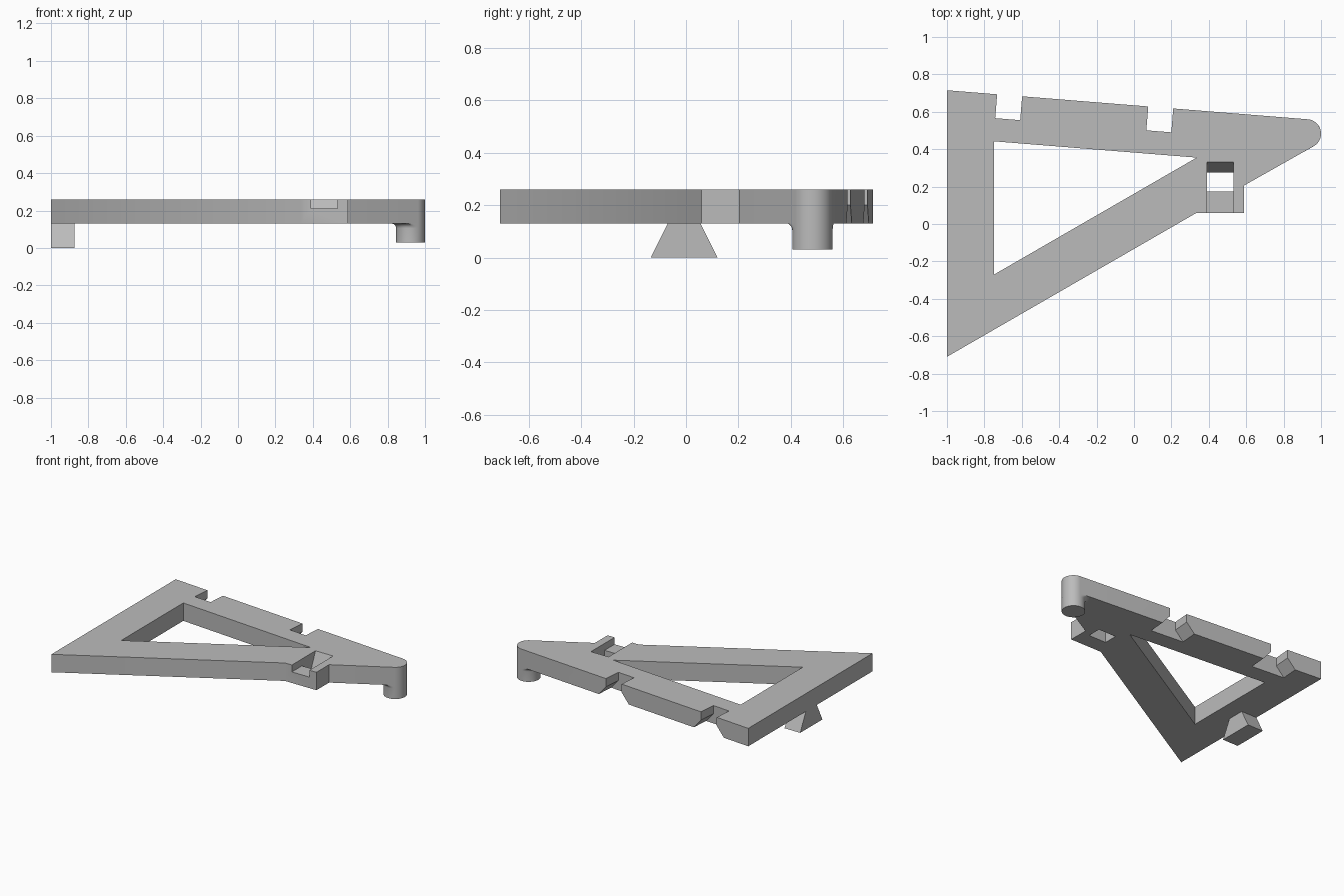
import bpy, bmesh, math
from mathutils import Vector

cube = bpy.data.objects.get("Cube")
if cube:
    bpy.data.objects.remove(cube, do_unlink=True)

GREY = (0.5, 0.5, 0.5, 1)
grey = bpy.data.materials.new("plain grey")
grey.use_nodes = True
grey.diffuse_color = GREY
grey.node_tree.nodes["Principled BSDF"].inputs["Base Color"].default_value = GREY

BOTTOM, TOP = 0.13, 0.26
TIP, RADIUS = Vector((0.923, 0.483, 0)), 0.077
EDGE = Vector((1.93, -0.155, 0)).normalized()      # direction of the long back edge
EDGE_NORMAL = Vector((-EDGE.y, EDGE.x, 0))
LOW_NORMAL = Vector((0.5, -0.866, 0))              # normal of the slanted front edge


def finish(name, bm):
    bmesh.ops.recalc_face_normals(bm, faces=bm.faces)
    mesh = bpy.data.meshes.new(name)
    bm.to_mesh(mesh)
    bm.free()
    mesh.materials.append(grey)
    ob = bpy.data.objects.new(name, mesh)
    bpy.context.collection.objects.link(ob)
    return ob


def prism(name, points, vector):
    """Extrude a flat 3D outline along a vector."""
    bm = bmesh.new()
    face = bm.faces.new([bm.verts.new(p) for p in points])
    moved = bmesh.ops.extrude_face_region(bm, geom=[face], use_keep_orig=True)["geom"]
    bmesh.ops.translate(bm, vec=vector, verts=[v for v in moved if isinstance(v, bmesh.types.BMVert)])
    return finish(name, bm)


def select_only(ob):
    bpy.ops.object.select_all(action="DESELECT")
    ob.select_set(True)
    bpy.context.view_layer.objects.active = ob


def cut(target, cutter):
    mod = target.modifiers.new("cut", "BOOLEAN")
    mod.operation, mod.solver, mod.object = "DIFFERENCE", "EXACT", cutter
    select_only(target)
    bpy.ops.object.modifier_apply(modifier=mod.name)
    bpy.data.objects.remove(cutter, do_unlink=True)


# Triangular plate with a rounded tip and a square lug on the front edge
outline = [(-1, -0.71), (0.335, 0.06), (0.587, 0.06), (0.587, 0.205)]
for i in range(25):
    a = math.radians(-60 + 145.4 * i / 24)
    outline.append((TIP.x + RADIUS * math.cos(a), TIP.y + RADIUS * math.sin(a)))
outline.append((-1, 0.715))
plate = prism("plate", [(x, y, BOTTOM) for x, y in outline], (0, 0, TOP - BOTTOM))

# Triangular opening
opening = [(-0.748, -0.27), (0.335, 0.355), (-0.748, 0.442)]
cut(plate, prism("opening_cutter", [(x, y, 0) for x, y in opening], (0, 0, 0.5)))

# Two notches in the back edge, flaring towards the underside
flare = [(0.067, 0.4), (0.067, 0.2), (0.128, BOTTOM), (0.128, 0.1)]
flare += [(-w, z) for w, z in reversed(flare)]
for center in (Vector((-0.665, 0.688, 0)), Vector((0.143, 0.623, 0))):
    points = [center + EDGE * w + EDGE_NORMAL * 0.1 + Vector((0, 0, z)) for w, z in flare]
    cut(plate, prism("notch_cutter", points, EDGE_NORMAL * -0.228))

# Stepped latch slot with a sloping back wall
slot = [(0, 0.21), (0.175, 0.21), (0.175, 0.08), (0.254, 0.08), (0.335, 0.27), (0.335, 0.4), (0, 0.4)]
cut(plate, prism("slot_cutter", [(0.39, y, z) for y, z in slot], (0.141, 0, 0)))

# Flared foot under the straight side
foot = [(-0.135, 0), (0.12, 0), (0.055, BOTTOM), (-0.07, BOTTOM)]
prism("dovetail_foot", [(-1, y, z) for y, z in foot], (0.125, 0, 0))

# Round peg under the tip, with a fillet kept inside the plate's outline
bm = bmesh.new()
FILLET, SIDES = 0.025, 64
levels = [(0.03, 0)]
for i in range(6):
    t = math.pi / 2 * i / 5
    levels.append((BOTTOM - FILLET + FILLET * math.sin(t), FILLET * (1 - math.cos(t))))
rings = []
for z, extra in levels:
    ring = []
    for i in range(SIDES):
        a = math.tau * i / SIDES
        d = Vector((math.cos(a), math.sin(a), 0))
        r = RADIUS + extra
        if -60 <= math.degrees(math.atan2(d.y, d.x)) <= 85.4:
            r = RADIUS
        for normal in (EDGE_NORMAL, LOW_NORMAL):
            if d.dot(normal) > 0.01:
                r = min(r, RADIUS / d.dot(normal))
        ring.append(bm.verts.new(TIP + d * r + Vector((0, 0, z))))
    rings.append(ring)
for low, high in zip(rings, rings[1:]):
    for i in range(SIDES):
        j = (i + 1) % SIDES
        bm.faces.new((low[i], low[j], high[j], high[i]))
bm.faces.new(rings[0])
bm.faces.new(rings[-1])
peg = finish("tip_peg", bm)

# Smooth the curved walls only
for ob in (plate, peg):
    select_only(ob)
    bpy.ops.object.shade_smooth_by_angle(angle=math.radians(30))
